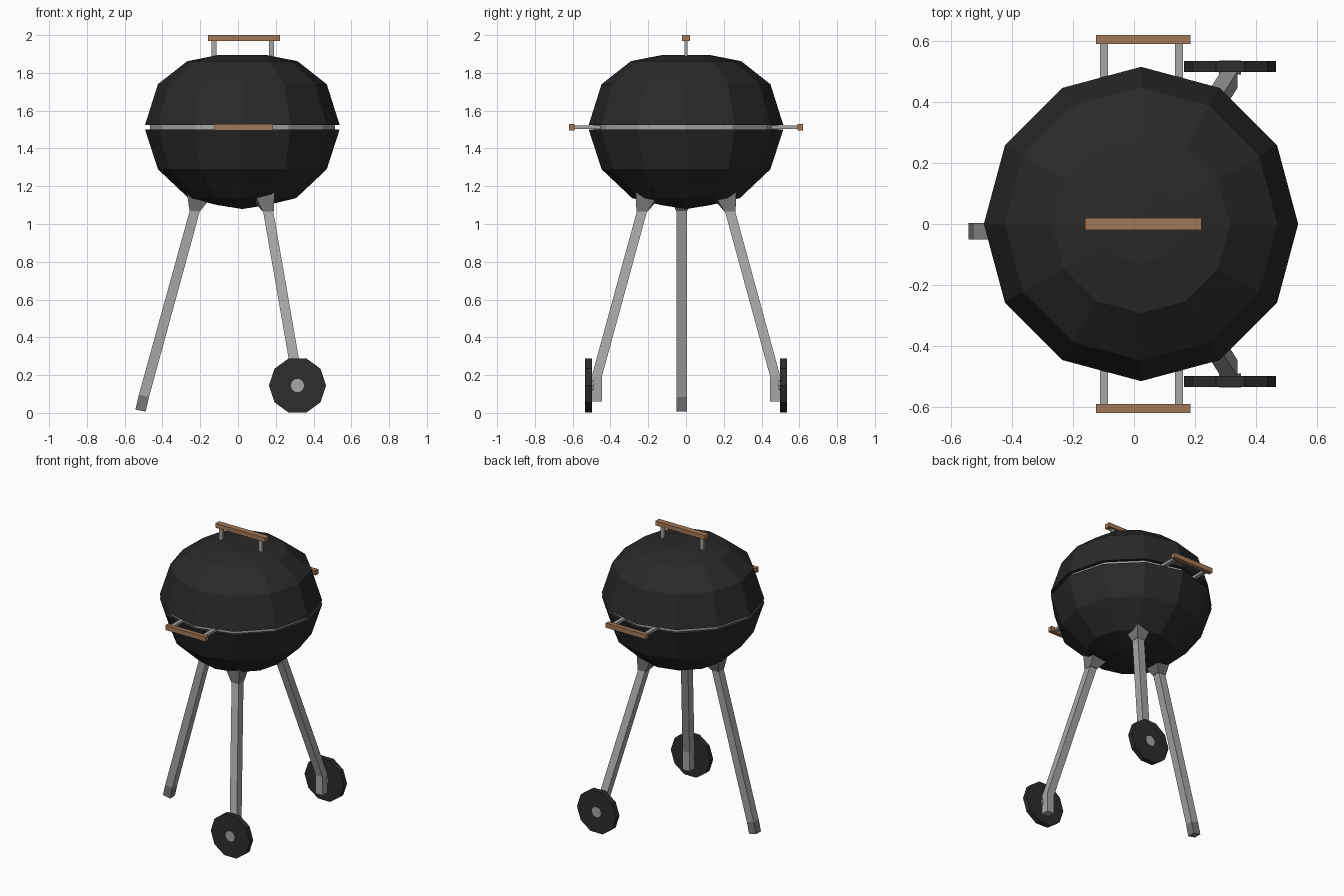
import bpy, bmesh, math
from mathutils import Vector

if "Cube" in bpy.data.objects:
    bpy.data.objects.remove(bpy.data.objects["Cube"])


def material(name, r, g, b):
    m = bpy.data.materials.new(name)
    m.diffuse_color = (r, g, b, 1)
    m.use_nodes = True
    m.node_tree.nodes["Principled BSDF"].inputs["Base Color"].default_value = m.diffuse_color
    return m


BLACK = material("black enamel", 0.022, 0.022, 0.022)
RUBBER = material("dark rubber", 0.026, 0.026, 0.026)
STEEL = material("light steel", 0.38, 0.38, 0.37)
DARK_STEEL = material("dark steel", 0.19, 0.19, 0.19)
WOOD = material("wood", 0.37, 0.19, 0.095)
CX = 0.023  # kettle axis


def make(name, verts, faces, mat):
    me = bpy.data.meshes.new(name)
    me.from_pydata([tuple(v) for v in verts], [], faces)
    bm = bmesh.new()
    bm.from_mesh(me)
    bmesh.ops.recalc_face_normals(bm, faces=bm.faces)
    bm.to_mesh(me)
    bm.free()
    me.materials.append(mat)
    ob = bpy.data.objects.new(name, me)
    bpy.context.collection.objects.link(ob)
    return ob


def loft(name, rings, mat):
    """Join equal rings of points with quads and close both ends."""
    n = len(rings[0])
    verts = [p for r in rings for p in r]
    faces = [(i * n + k, i * n + (k + 1) % n, (i + 1) * n + (k + 1) % n, (i + 1) * n + k)
             for i in range(len(rings) - 1) for k in range(n)]
    faces += [tuple(range(n)), tuple(range(len(verts) - n, len(verts)))]
    return make(name, verts, faces, mat)


def lathe(name, profile, mat, n=12):
    return loft(name, [[(CX + r * math.cos(2 * math.pi * k / n),
                         r * math.sin(2 * math.pi * k / n), z) for k in range(n)]
                       for r, z in profile], mat)


def square(x, y, z, h, tilt=(0, 0)):
    """Level (or tilted) square section with half width h."""
    return [Vector((x + a * h, y + b * h, z + h * (a * tilt[0] + b * tilt[1])))
            for a, b in ((-1, -1), (1, -1), (1, 1), (-1, 1))]


def box(name, x0, x1, y0, y1, z0, z1, mat):
    return loft(name, [[(x0, y0, z), (x1, y0, z), (x1, y1, z), (x0, y1, z)]
                       for z in (z0, z1)], mat)


def disc(name, x, z, r, y0, y1, mat, n=10):
    return loft(name, [[(x + r * math.cos(2 * math.pi * k / n), y,
                         z + r * math.sin(2 * math.pi * k / n)) for k in range(n)]
                       for y in (y0, y1)], mat)


# Kettle
lathe("lid", [(0.515, 1.525), (0.447, 1.74), (0.292, 1.862), (0.13, 1.894), (0.004, 1.896)], BLACK)
lathe("bowl", [(0.515, 1.50), (0.447, 1.29), (0.285, 1.137), (0.13, 1.10), (0.004, 1.08)], BLACK)
lathe("grate", [(0.49, 1.495), (0.49, 1.53)], STEEL)

# Lid handle
box("lid_handle", -0.16, 0.222, -0.02, 0.02, 1.97, 2.0, WOOD)
for x in (-0.127, 0.177):
    box("lid_handle_post", x - 0.014, x + 0.014, -0.009, 0.009, 1.86, 1.975, STEEL)

# Single leg with foot
foot_tilt = (-0.2, 0)
loft("single_leg", [square(-0.498, -0.023, 0.09, 0.027, foot_tilt),
                    square(-0.212, -0.023, 1.13, 0.027)], STEEL)
loft("single_leg_foot", [square(-0.516, -0.023, 0.012, 0.027, foot_tilt),
                         square(-0.498, -0.023, 0.09, 0.027, foot_tilt)], DARK_STEEL)
loft("single_leg_bracket", [square(-0.2275, -0.023, 1.07, 0.029),
                            square(-0.217, -0.02, 1.142, 0.054, (-0.5, 0))], DARK_STEEL)

for s in (-1, 1):
    # Side handles
    box("side_handle", -0.125, 0.185, *sorted((s * 0.59, s * 0.62)), 1.496, 1.529, WOOD)
    for x in (-0.098, 0.148):
        box("side_handle_rod", x - 0.013, x + 0.013, *sorted((s * 0.45, s * 0.6)),
            1.504, 1.521, STEEL)
    # Wheeled legs
    loft("wheel_leg", [square(0.312, s * 0.473, 0.06, 0.027),
                       square(0.312, s * 0.473, 0.19, 0.027),
                       square(0.149, s * 0.216, 1.13, 0.027)], STEEL)
    loft("wheel_leg_bracket", [square(0.16, s * 0.233, 1.065, 0.029),
                               square(0.14, s * 0.213, 1.15, 0.054, (0.2, s * 0.4))], DARK_STEEL)
    # Wheels
    disc("wheel", 0.315, 0.145, 0.151, s * 0.498, s * 0.534, RUBBER)
    disc("wheel_hub", 0.315, 0.145, 0.036, s * 0.49, s * 0.536, STEEL)
